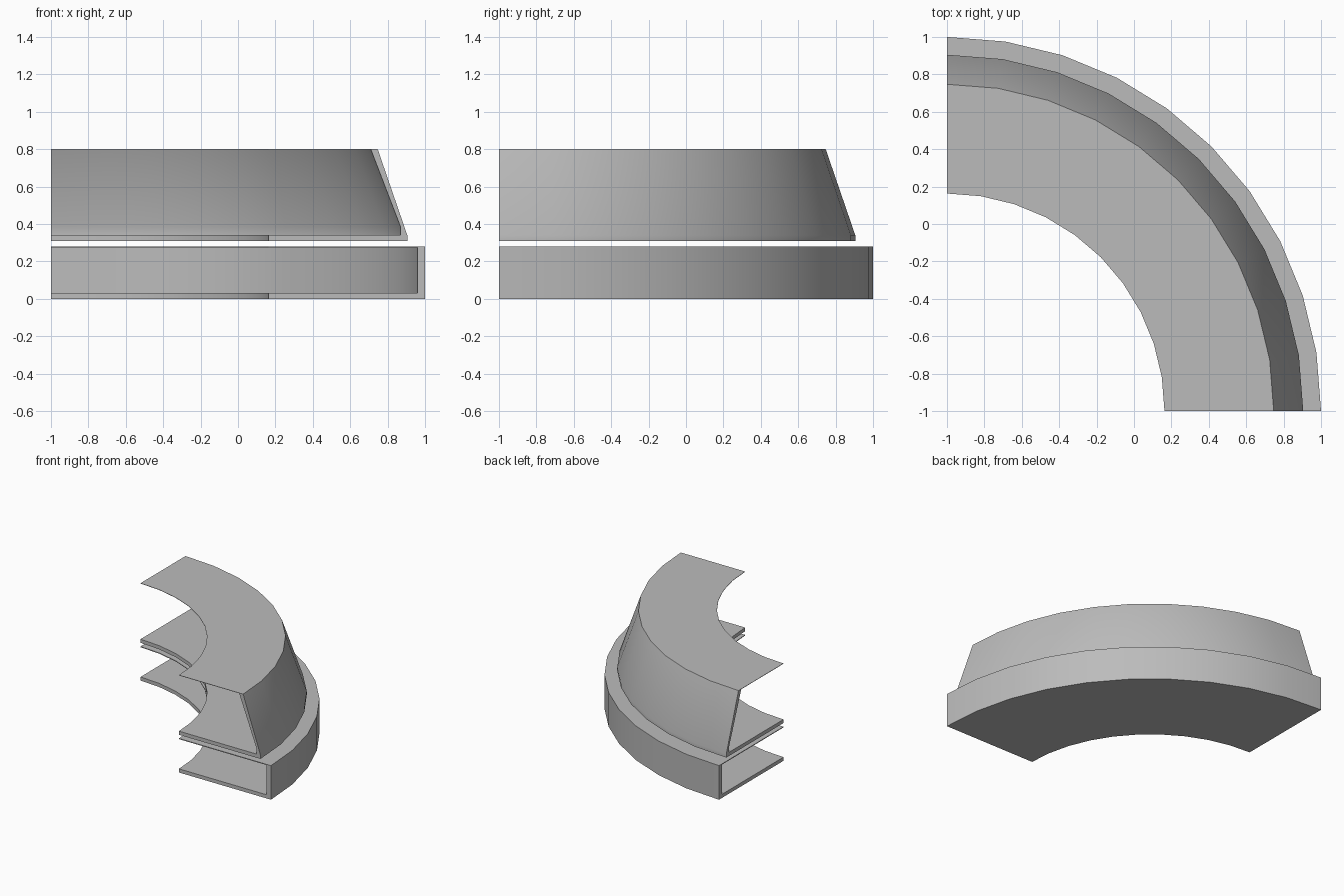
import bpy, bmesh
from math import pi
from mathutils import Vector

cube = bpy.data.objects.get("Cube")
if cube:
    bpy.data.objects.remove(cube, do_unlink=True)

CENTRE = Vector((-1, -1, 0))   # corner about which every part turns
INNER = 1.163                  # radius of the open inner edge

grey = bpy.data.materials.new("plain grey")
grey.use_nodes = True
colour = (0.5, 0.5, 0.5, 1)
grey.diffuse_color = colour
grey.node_tree.nodes["Principled BSDF"].inputs["Base Color"].default_value = colour


def quarter_ring(name, profile, steps=10):
    """Sweep a closed (radius, height) profile through a quarter turn."""
    bm = bmesh.new()
    verts = [bm.verts.new(CENTRE + Vector((r, 0, z))) for r, z in profile]
    start = bm.faces.new(verts)
    edges = list(start.edges)
    swept = bmesh.ops.spin(bm, geom=edges, cent=CENTRE, axis=(0, 0, 1),
                           angle=pi / 2, steps=steps)
    end = [g for g in swept["geom_last"] if isinstance(g, bmesh.types.BMEdge)]
    bmesh.ops.contextual_create(bm, geom=end)
    bmesh.ops.recalc_face_normals(bm, faces=bm.faces)
    mesh = bpy.data.meshes.new(name)
    bm.to_mesh(mesh)
    bm.free()
    mesh.materials.append(grey)
    obj = bpy.data.objects.new(name, mesh)
    bpy.context.collection.objects.link(obj)
    bpy.ops.object.select_all(action="DESELECT")
    obj.select_set(True)
    bpy.context.view_layer.objects.active = obj
    bpy.ops.object.shade_smooth_by_angle(angle=pi / 6)
    return obj


# Lower channel: floor, upright outer wall and thin cover
quarter_ring("lower_channel", [
    (INNER, 0), (2, 0), (2, 0.28), (INNER, 0.28),
    (INNER, 0.274), (1.96, 0.274), (1.96, 0.03), (INNER, 0.03)])

# Upper channel: floor, leaning outer wall and thin cover
quarter_ring("upper_channel", [
    (INNER, 0.31), (1.905, 0.31), (1.905, 0.34), (1.747, 0.8), (INNER, 0.8),
    (INNER, 0.797), (1.711, 0.797), (1.869, 0.385), (1.869, 0.34), (INNER, 0.34)])
